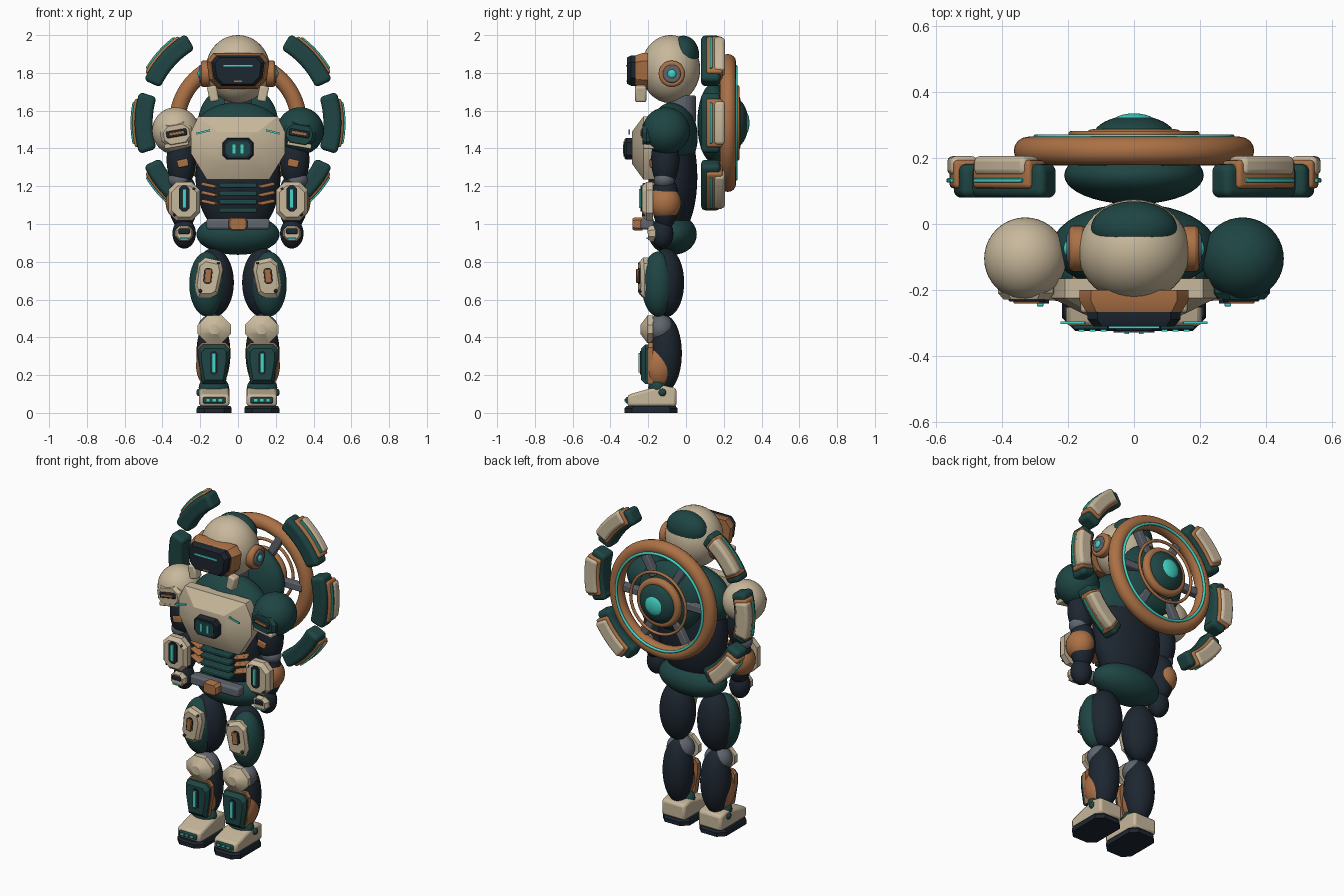
import bpy, bmesh, math

if "Cube" in bpy.data.objects:
    bpy.data.objects.remove(bpy.data.objects["Cube"])


def material(name, rgb):
    m = bpy.data.materials.new(name)
    m.use_nodes = True
    m.diffuse_color = (*rgb, 1)
    m.node_tree.nodes["Principled BSDF"].inputs["Base Color"].default_value = (*rgb, 1)
    return m


TEAL = material("deep teal", (.013, .06, .057))
BEIGE = material("warm beige", (.58, .48, .33))
COPPER = material("copper", (.41, .165, .06))
NAVY = material("dark navy", (.012, .019, .029))
GREY = material("steel grey", (.115, .13, .155))
CYAN = material("glowing cyan", (.055, .67, .57))


def finish(name, bm, mat, loc=(0, 0, 0), rot=(0, 0, 0), bevel=0, segments=2):
    bmesh.ops.recalc_face_normals(bm, faces=bm.faces)
    mesh = bpy.data.meshes.new(name)
    bm.to_mesh(mesh)
    bm.free()
    mesh.materials.append(mat)
    mesh.shade_smooth()
    mesh.set_sharp_from_angle(angle=math.radians(32))
    ob = bpy.data.objects.new(name, mesh)
    ob.location = loc
    ob.rotation_euler = [math.radians(a) for a in rot]
    bpy.context.collection.objects.link(ob)
    if bevel:
        mod = ob.modifiers.new("edge bevel", 'BEVEL')
        mod.width, mod.segments = bevel, segments
    return ob


def ball(name, mat, loc, radii, rot=(0, 0, 0)):
    bm = bmesh.new()
    bmesh.ops.create_uvsphere(bm, u_segments=40, v_segments=24, radius=1)
    bmesh.ops.scale(bm, vec=radii, verts=bm.verts)
    return finish(name, bm, mat, loc, rot)


def box(name, mat, loc, size, rot=(0, 0, 0), bevel=.006):
    bm = bmesh.new()
    bmesh.ops.create_cube(bm, size=1)
    bmesh.ops.scale(bm, vec=size, verts=bm.verts)
    return finish(name, bm, mat, loc, rot, bevel)


def cylinder(name, mat, loc, radius, depth, rot=(0, 0, 0), bevel=.006):
    bm = bmesh.new()
    bmesh.ops.create_cone(bm, cap_ends=True, segments=32, radius1=radius, radius2=radius, depth=depth)
    return finish(name, bm, mat, loc, rot, bevel)


def octagon(w, h, c):
    w, h = w / 2, h / 2
    return [(w - c, -h), (w, c - h), (w, h - c), (w - c, h),
            (c - w, h), (-w, h - c), (-w, c - h), (c - w, -h)]


def scaled(outline, k):
    return [(x * k, z * k) for x, z in outline]


def plate(name, mat, loc, outline, depth, raised=0, k=.8, rot=(0, 0, 0), bevel=0):
    """Outline in x-z, thickened towards -y, with a smaller raised front face."""
    bm = bmesh.new()
    layers = [(0, 1), (-depth, 1)] + ([(-depth - raised, k)] if raised else [])
    rings = [[bm.verts.new((x, y, z)) for x, z in scaled(outline, s)] for y, s in layers]
    n = len(outline)
    for a, b in zip(rings, rings[1:]):
        for i in range(n):
            bm.faces.new((a[i], a[(i + 1) % n], b[(i + 1) % n], b[i]))
    bm.faces.new(rings[0])
    bm.faces.new(rings[-1])
    return finish(name, bm, mat, loc, rot, bevel)


HUB = 1.535


def sweep(name, mat, middle, half, r0, r1, y0, y1, bevel, segments=3):
    """Rectangular section swept along an arc around the back hub."""
    bm = bmesh.new()
    rings = []
    for i in range(13):
        a = math.radians(middle + half * (i / 6 - 1))
        rings.append([bm.verts.new((r * math.cos(a), y, HUB + r * math.sin(a)))
                      for r, y in ((r0, y0), (r1, y0), (r1, y1), (r0, y1))])
    for a, b in zip(rings, rings[1:]):
        for i in range(4):
            bm.faces.new((a[i], a[(i + 1) % 4], b[(i + 1) % 4], b[i]))
    bm.faces.new(rings[0])
    bm.faces.new(rings[-1])
    ob = finish(name, bm, mat, bevel=bevel, segments=segments)
    ob.modifiers[0].angle_limit = math.radians(40)


def ring(name, mat, y, major, minor):
    bpy.ops.mesh.primitive_torus_add(location=(0, y, HUB), rotation=(math.pi / 2, 0, 0),
                                     major_radius=major, minor_radius=minor,
                                     major_segments=72, minor_segments=16)
    ob = bpy.context.object
    ob.name = name
    ob.data.materials.append(mat)
    ob.data.shade_smooth()


# Head, visor and neck
ball("head", BEIGE, (0, -.082, 1.82), (.17, .157, .18))
ball("crown_patch", TEAL, (0, -.014, 1.897), (.131, .083, .1))
cylinder("neck", GREY, (0, -.02, 1.61), .072, .14)
visor = [(.1, -.09), (.145, -.045), (.158, .05), (.125, .09),
         (-.125, .09), (-.158, .05), (-.145, -.045), (-.1, -.09)]
plate("visor_frame", COPPER, (0, -.2, 1.81), scaled(visor, 1.05), .032, .036, .87)
plate("visor", NAVY, (0, -.25, 1.812), scaled(visor, .89), .04, .022, .87)
box("visor_light", CYAN, (0, -.313, 1.838), (.155, .008, .01), bevel=0)
box("visor_mark", COPPER, (0, -.313, 1.755), (.04, .006, .008), bevel=0)

# Torso, chest plate and waist
ball("chest", TEAL, (0, -.07, 1.46), (.25, .132, .185))
ball("abdomen", NAVY, (0, -.07, 1.25), (.225, .13, .33))
ball("pelvis", TEAL, (0, -.07, .945), (.22, .127, .108))
chest = [(.165, -.17), (.25, -.03), (.25, .08), (.21, .165),
         (-.21, .165), (-.25, .08), (-.25, -.03), (-.165, -.17)]
plate("chest_plate", BEIGE, (0, -.165, 1.405), chest, .06, .062, .5)
plate("emblem_frame", NAVY, (0, -.27, 1.398), octagon(.165, .115, .025), .045, .01, .9)
plate("emblem", TEAL, (0, -.32, 1.398), octagon(.125, .08, .018), .01)
for i in range(4):
    box("belly_slat", TEAL, (0, -.2, 1.205 - .044 * i), (.2, .06, .026))
box("belt", GREY, (0, -.205, 1.0), (.335, .07, .058), bevel=.012)
plate("buckle", COPPER, (0, -.23, 1.0), octagon(.1, .07, .015), .04, .012, .85)

for s in (1, -1):
    # Head side parts
    x = s * .172
    cylinder("ear_ring", COPPER, (x, -.075, 1.795), .07, .05, (0, 90, 0), .012)
    cylinder("ear_cap", GREY, (x + s * .018, -.075, 1.795), .048, .03, (0, 90, 0))
    ball("ear_light", CYAN, (x + s * .03, -.075, 1.795), (.012, .023, .023))
    box("cheek_guard", BEIGE, (s * .132, -.24, 1.69), (.05, .06, .085), (0, s * 12, 0), .01)

    # Chest and belly trim
    box("chest_light", CYAN, (s * .185, -.3, 1.487), (.075, .008, .01), (0, s * 14, 0), 0)
    box("emblem_light", CYAN, (s * .022, -.331, 1.398), (.015, .006, .048), bevel=0)
    for i in range(3):
        box("rib", COPPER, (s * .15, -.175, 1.205 - .045 * i), (.08, .06, .018), (0, -s * 12, s * 18))

    # Shoulder with front armour
    shade = TEAL if s > 0 else BEIGE
    ball("shoulder", shade, (s * .33, -.105, 1.493), (.125, .125, .125))
    tilt = (0, s * 10, 0)
    plate("shoulder_armour", shade, (s * .325, -.17, 1.475), octagon(.17, .12, .035), .04, .02, .8, tilt)
    box("shoulder_rim", BEIGE, (s * .325, -.195, 1.42), (.13, .06, .025), tilt)
    box("shoulder_slot", NAVY, (s * .325, -.228, 1.48), (.11, .016, .036), tilt)
    box("shoulder_bar", COPPER, (s * .325, -.236, 1.48), (.08, .01, .015), tilt, .002)

    # Arm
    ball("upper_arm", NAVY, (s * .3, -.11, 1.34), (.078, .075, .15))
    box("arm_pad", COPPER, (s * .292, -.175, 1.322), (.058, .034, .04), (0, s * 12, 0))
    ball("elbow", GREY, (s * .31, -.115, 1.235), (.06, .055, .05))
    ball("forearm", NAVY, (s * .29, -.11, 1.12), (.078, .072, .15))
    ball("forearm_side", COPPER, (s * .305, -.112, 1.112), (.078, .086, .09))
    plate("forearm_plate", BEIGE, (s * .285, -.175, 1.12), octagon(.165, .205, .042), .035, .022, .8)
    plate("forearm_slot", NAVY, (s * .285, -.225, 1.135), octagon(.055, .135, .016), .016)
    box("forearm_light", CYAN, (s * .285, -.244, 1.135), (.02, .012, .102), bevel=.002)
    for bx, bz in ((.235, 1.185), (.335, 1.05)):
        ball("forearm_bolt", NAVY, (s * bx, -.222, bz), (.009, .012, .009))
    ball("hand", NAVY, (s * .285, -.125, .95), (.062, .058, .08))
    plate("hand_plate", BEIGE, (s * .285, -.155, .95), octagon(.095, .085, .025), .03, .015, .8)
    box("knuckle_guard", NAVY, (s * .285, -.195, .962), (.06, .02, .03))
    box("knuckle_light", CYAN, (s * .285, -.206, .925), (.045, .008, .007), bevel=0)

    # Thigh
    ball("thigh", NAVY, (s * .13, -.105, .69), (.108, .095, .182))
    ball("thigh_cover", TEAL, (s * .163, -.148, .682), (.095, .087, .172))
    yaw = (0, -s * 6, s * 8)
    thigh = [(s * x, z) for x, z in ((.045, -.11), (.07, -.06), (.065, .07), (.03, .105),
                                     (-.055, .095), (-.07, .05), (-.055, -.08), (-.03, -.1))]
    plate("thigh_plate", BEIGE, (s * .15, -.2, .715), thigh, .03, .018, .8, yaw)
    plate("thigh_slot", NAVY, (s * .158, -.235, .725), octagon(.044, .084, .012), .018, rot=yaw)
    box("thigh_bar", COPPER, (s * .158, -.256, .725), (.034, .012, .072), yaw, .003)
    for bx, bz in ((.105, .79), (.2, .645)):
        ball("thigh_bolt", NAVY, (s * bx, -.242, bz), (.01, .012, .01))

    # Knee and shin
    ball("knee", GREY, (s * .13, -.135, .445), (.084, .073, .078))
    plate("knee_cap", BEIGE, (s * .125, -.175, .442), octagon(.178, .145, .05), .03, .035, .35)
    ball("shin", NAVY, (s * .13, -.11, .315), (.09, .088, .2))
    ball("calf_cover", COPPER, (s * .138, -.142, .25), (.084, .09, .122))
    shin = [(.06, -.105), (.082, .03), (.082, .08), (.06, .105),
            (-.06, .105), (-.082, .08), (-.082, .03), (-.06, -.105)]
    plate("shin_trim", COPPER, (s * .128, -.175, .263), scaled(shin, 1.04), .025)
    plate("shin_plate", TEAL, (s * .128, -.19, .257), shin, .025, .022, .8)
    plate("shin_slot", NAVY, (s * .128, -.23, .265), octagon(.042, .125, .012), .013)
    box("shin_light", CYAN, (s * .128, -.246, .265), (.022, .012, .102), bevel=.002)

    # Foot
    ball("ankle", TEAL, (s * .128, -.15, .135), (.08, .05, .058))
    plate("sole", NAVY, (s * .126, -.185, 0), octagon(.185, .28, .04), .024, .012, .93, (-90, 0, 0))
    profile = [(-.125, .034), (.135, .034), (.135, .13), (.07, .145), (-.02, .125), (-.125, .095)]
    plate("foot_shell", BEIGE, (s * .126 - .08, -.185, 0), profile, .16, rot=(0, 0, 90), bevel=.015)
    ball("ankle_bolt", TEAL, (s * .205, -.125, .108), (.016, .02, .02))
    box("toe_panel", TEAL, (s * .126, -.31, .067), (.12, .02, .032))
    for i in (-1, 0, 1):
        box("toe_light", CYAN, (s * .126 + i * .033, -.322, .067), (.018, .008, .012), bevel=0)

# Back ring and hub
ball("back_pack", TEAL, (0, .148, HUB), (.212, .088, .212))
ring("main_ring", COPPER, .222, .322, .043)
ring("ring_light", CYAN, .264, .298, .008)
ring("inner_ring", COPPER, .274, .19, .009)
ring("hub_ring", COPPER, .262, .125, .026)
cylinder("hub_core", COPPER, (0, .21, HUB), .125, .12, (90, 0, 0))
ball("hub", TEAL, (0, .265, HUB), (.125, .065, .125))
ball("hub_light", CYAN, (0, .308, HUB), (.066, .028, .066))
for i in range(6):
    a = math.radians(60 * i)
    box("strut", GREY, (.23 * math.cos(a), .2, HUB + .23 * math.sin(a)), (.17, .045, .045), (0, -60 * i, 0))

# Floating armour segments around the ring
for angle in (0, 42, -42, 180, 138, 222):
    sweep("segment_body", TEAL, angle, 17.5, .452, .547, .08, .182, .046, 5)
    sweep("segment_trim", COPPER, angle, 13.5, .47, .56, .108, .194, .012)
    sweep("segment_shell", BEIGE, angle, 12, .483, .567, .148, .206, .022)
    sweep("segment_light", CYAN, angle, 11, .54, .569, .126, .139, .002, 1)
